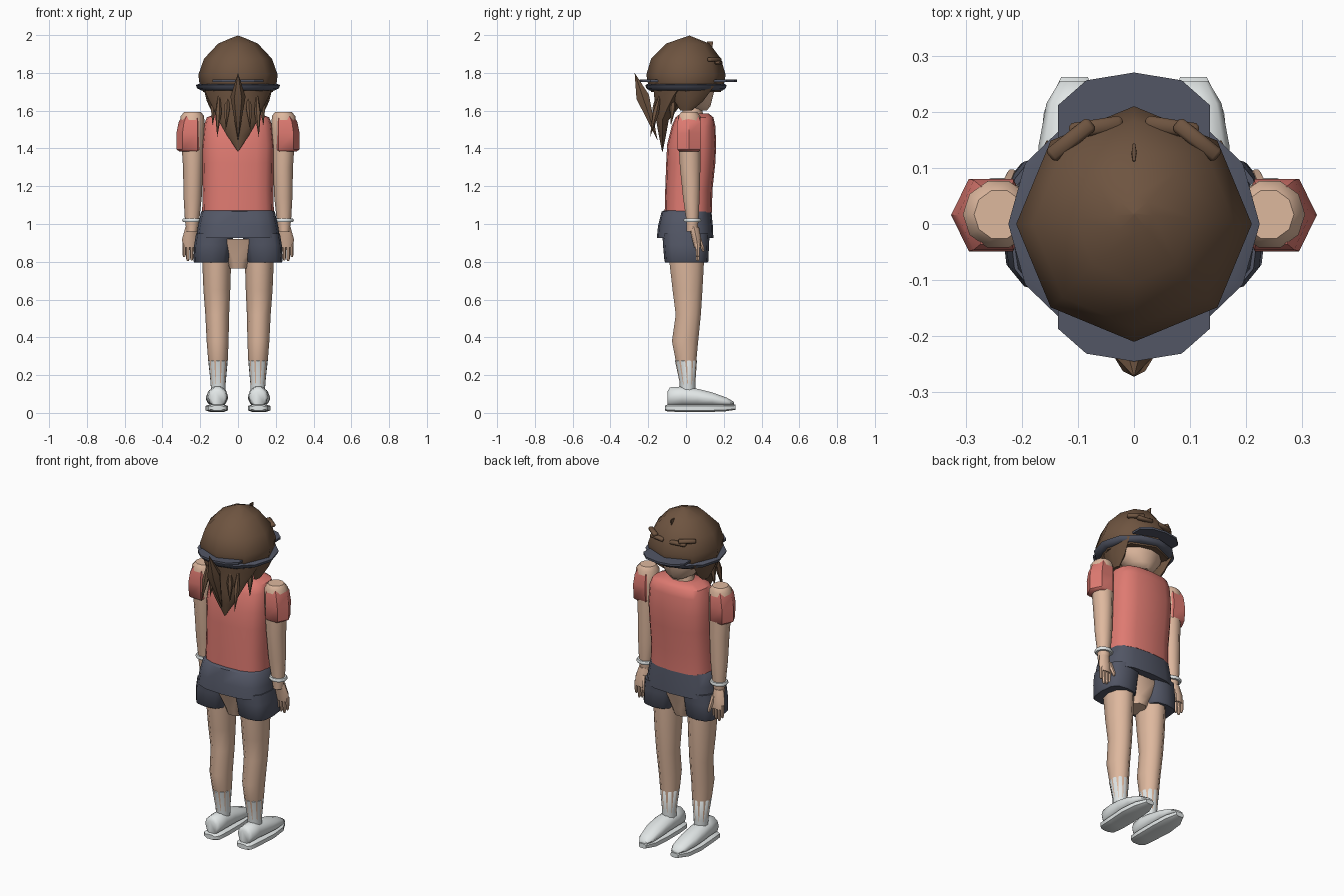
import bpy, bmesh, math
from mathutils import Vector


def colour(name, r, g, b):
    m = bpy.data.materials.new(name)
    lin = [((c / 255 + 0.055) / 1.055) ** 2.4 for c in (r, g, b)]
    m.diffuse_color = (*lin, 1)
    return m


SKIN = colour("skin", 222, 184, 158)
HAIR = colour("brown hair", 110, 84, 64)
RED = colour("coral cloth", 222, 122, 113)
NAVY = colour("slate cloth", 82, 86, 101)
WHITE = colour("off white", 226, 231, 231)


def finish(name, bm, mat, angle=45):
    bmesh.ops.remove_doubles(bm, verts=bm.verts, dist=1e-5)
    bmesh.ops.recalc_face_normals(bm, faces=bm.faces)
    me = bpy.data.meshes.new(name)
    bm.to_mesh(me)
    bm.free()
    me.materials.append(mat)
    ob = bpy.data.objects.new(name, me)
    bpy.context.collection.objects.link(ob)
    bpy.ops.object.select_all(action='DESELECT')
    ob.select_set(True)
    bpy.context.view_layer.objects.active = ob
    bpy.ops.object.shade_smooth_by_angle(angle=math.radians(angle))
    return ob


def loft(name, rings, mat, n=10, phase=0.0, power=1.0, along_y=False, angle=45):
    """Skin rings of (cx, cy, z, rx, ry); with along_y they are (cx, cz, y, rx, rz)."""
    bm = bmesh.new()
    loops = []
    for cx, cy, t, rx, ry in rings:
        loop = []
        for i in range(n):
            a = 2 * math.pi * (i + phase) / n
            c, s = math.cos(a), math.sin(a)
            u = cx + rx * math.copysign(abs(c) ** power, c)
            v = cy + ry * math.copysign(abs(s) ** power, s)
            loop.append(bm.verts.new((u, t, v) if along_y else (u, v, t)))
        loops.append(loop)
    for a, b in zip(loops, loops[1:]):
        for i in range(n):
            j = (i + 1) % n
            bm.faces.new((a[i], a[j], b[j], b[i]))
    bm.faces.new(loops[0])
    bm.faces.new(loops[-1])
    return finish(name, bm, mat, angle)


def plate(name, outline, z, thick, mat):
    bm = bmesh.new()
    f = bm.faces.new([bm.verts.new((x, y, z)) for x, y in outline])
    r = bmesh.ops.extrude_face_region(bm, geom=[f])
    bmesh.ops.translate(bm, vec=(0, 0, thick),
                        verts=[v for v in r["geom"] if isinstance(v, bmesh.types.BMVert)])
    return finish(name, bm, mat, 30)


def spindle(name, start, end, width, mat, n=6, fat=0.5):
    """Pointed strand between two points."""
    a, b = Vector(start), Vector(end)
    q = (b - a).to_track_quat('Z', 'Y')
    bm = bmesh.new()
    mid = a.lerp(b, fat)
    ring = [bm.verts.new(mid + q @ Vector((width * math.cos(2 * math.pi * i / n),
                                          width * math.sin(2 * math.pi * i / n), 0)))
            for i in range(n)]
    p0, p1 = bm.verts.new(a), bm.verts.new(b)
    for i in range(n):
        j = (i + 1) % n
        bm.faces.new((p0, ring[j], ring[i]))
        bm.faces.new((p1, ring[i], ring[j]))
    return finish(name, bm, mat)


# Torso, hips and clothing
loft("shirt", [(0, .012, 1.06, .19, .125), (0, .015, 1.18, .187, .125),
               (0, .025, 1.32, .19, .13), (0, .03, 1.42, .192, .13),
               (0, .04, 1.52, .182, .115), (0, .045, 1.565, .165, .1),
               (0, .045, 1.585, .11, .075)], RED, 16, power=.7)
loft("waist_skirt", [(0, -.005, .925, .222, .15), (0, -.003, .99, .212, .145),
                     (0, .003, 1.065, .195, .132), (0, .003, 1.072, .185, .12)],
     NAVY, 16, power=.7)
loft("hips", [(0, .005, .765, .05, .07), (0, .005, .81, .065, .085),
              (0, .0, .92, .17, .11)], SKIN, 10, power=.8)
loft("neck", [(0, .04, 1.54, .08, .06), (0, .035, 1.60, .07, .055),
              (0, .02, 1.70, .065, .055)], SKIN, 10)

# Head and hair
loft("head", [(0, .065, 1.60, .04, .045), (0, .055, 1.625, .085, .075),
              (0, .03, 1.675, .13, .112), (0, .02, 1.74, .15, .14),
              (0, .01, 1.84, .15, .15)], SKIN, 12)
loft("hair_dome", [(0, 0, 1.70, .185, .185), (0, 0, 1.735, .203, .2),
                   (0, 0, 1.79, .21, .21), (0, 0, 1.875, .18, .185),
                   (0, .01, 1.955, .105, .115), (0, .015, 1.985, .035, .035),
                   (0, .018, 1.997, .002, .002)], HAIR, 8, angle=60)
loft("hair_back", [(0, -.125, 1.385, .002, .002), (0, -.125, 1.47, .06, .02),
                   (0, -.125, 1.55, .105, .035), (0, -.10, 1.61, .13, .06),
                   (0, -.065, 1.68, .165, .11), (0, -.03, 1.73, .185, .15)], HAIR, 10)
spindle("ponytail", (0, -.272, 1.80), (0, -.15, 1.44), .04, HAIR, fat=.35)
for s, side in ((1, "right"), (-1, "left")):
    loft(side + "_side_hair", [(s * .13, .0, 1.60, .012, .03), (s * .14, .015, 1.65, .025, .075),
                               (s * .155, .02, 1.73, .03, .13)], HAIR, 8)
    for i, (x, y0, y1, z1) in enumerate(((.11, -.13, -.19, 1.46), (.065, -.15, -.17, 1.5),
                                        (.135, -.06, -.08, 1.52))):
        spindle(f"{side}_strand_{i}", (s * (x - .012), y0, 1.72), (s * x, y1, z1), .018, HAIR)
    # Fringe clips lying on the front of the dome
    for i, (x0, y0, x1, y1, z) in enumerate(((.02, .18, .115, .165, 1.855),
                                            (.075, .18, .15, .12, 1.87))):
        d = math.atan2(y1 - y0, s * (x1 - x0))
        bm = bmesh.new()
        bmesh.ops.create_cube(bm, size=1)
        bmesh.ops.scale(bm, vec=(math.hypot(x1 - x0, y1 - y0), .028, .022), verts=bm.verts)
        bmesh.ops.bevel(bm, geom=bm.edges[:], offset=.006, segments=1, affect='EDGES')
        ob = finish(f"{side}_fringe_clip_{i}", bm, HAIR)
        ob.location = (s * (x0 + x1) / 2, (y0 + y1) / 2, z)
        ob.rotation_euler.z = d
# Top tuft at the front of the crown
loft("crown_tuft", [(0, .12, 1.92, .006, .02), (0, .128, 1.965, .004, .018)], HAIR, 6)

# Cap band and the two brims
loft("cap_band", [(0, 0, 1.708, .195, .195), (0, 0, 1.718, .216, .21),
                  (0, 0, 1.736, .224, .216), (0, 0, 1.742, .205, .2)], NAVY, 12)
for name, sign, reach in (("front_brim", 1, .27), ("back_brim", -1, .245)):
    half = [(.135, .10), (.135, reach - .058), (.085, reach - .014), (0, reach)]
    outline = half + [(-x, y) for x, y in half[-2::-1]]
    plate(name, [(x, sign * y) for x, y in outline], 1.752, .012, NAVY)

for s, side in ((1, "right"), (-1, "left")):
    # Arm, sleeve and bracelet
    loft(side + "_arm", [(s * .245, .032, .96, .028, .03), (s * .243, .034, 1.02, .038, .034),
                         (s * .24, .028, 1.14, .048, .046), (s * .238, .022, 1.3, .053, .057),
                         (s * .24, .017, 1.48, .063, .063), (s * .242, .017, 1.57, .063, .062),
                         (s * .24, .017, 1.592, .045, .045)], SKIN, 10)
    loft(side + "_sleeve", [(s * .252, .016, 1.385, .06, .06), (s * .254, .016, 1.395, .071, .07),
                            (s * .255, .016, 1.48, .071, .073), (s * .25, .016, 1.54, .064, .07),
                            (s * .245, .016, 1.572, .05, .058)], RED, 6, power=.85)
    bm = bmesh.new()
    m, k = 14, 6
    grid = [[bm.verts.new((s * .243 + (.042 + .011 * math.cos(v)) * math.cos(u),
                           .034 + (.038 + .011 * math.cos(v)) * math.sin(u),
                           1.02 + .011 * math.sin(v)))
             for v in (2 * math.pi * j / k for j in range(k))]
            for u in (2 * math.pi * i / m for i in range(m))]
    for i in range(m):
        for j in range(k):
            bm.faces.new((grid[i][j], grid[(i + 1) % m][j],
                          grid[(i + 1) % m][(j + 1) % k], grid[i][(j + 1) % k]))
    finish(side + "_bracelet", bm, WHITE, 60)

    # Hand with four fingers and a thumb
    loft(side + "_palm", [(s * .255, .062, .875, .038, .018), (s * .254, .056, .92, .042, .024),
                          (s * .248, .042, .985, .03, .027)], SKIN, 8)
    for i in range(4):
        x = s * (.225 + .02 * i)
        z = (.825, .808, .803, .825)[i]
        loft(f"{side}_finger_{i}", [(x, .062, z, .005, .006), (x, .062, z + .012, .009, .011),
                                    (x, .062, .90, .010, .013)], SKIN, 6)
    loft(side + "_thumb", [(s * .218, .092, .855, .006, .006), (s * .218, .086, .875, .011, .011),
                           (s * .228, .06, .945, .014, .016)], SKIN, 6)

    # Leg, shorts leg and sock
    loft(side + "_leg", [(s * .105, .008, .06, .036, .036), (s * .105, .008, .16, .04, .04),
                         (s * .106, .0, .28, .052, .058), (s * .108, -.005, .38, .058, .073),
                         (s * .11, .012, .52, .063, .07), (s * .112, .008, .65, .071, .083),
                         (s * .113, .003, .82, .077, .098), (s * .113, .0, .93, .08, .1)], SKIN, 10)
    loft(side + "_shorts_leg", [(s * .14, .002, .795, .09, .11), (s * .14, .002, .803, .096, .116),
                                (s * .132, .0, .89, .1, .122), (s * .122, 0, .95, .1, .125)],
         NAVY, 12, power=.65)
    loft(side + "_sock", [(s * .105, .008, .08, .04, .042), (s * .105, .008, .16, .0415, .0415),
                          (s * .106, .0, .275, .0525, .058), (s * .106, 0, .282, .046, .052)],
         WHITE, 10, phase=.5)

    # Shoe upper and sole, running heel to toe
    cx = s * .108
    loft(side + "_shoe", [(cx, .075, -.098, .035, .04), (cx, .085, -.085, .05, .053),
                          (cx, .088, -.02, .055, .054), (cx + s * .004, .082, .06, .058, .048),
                          (cx + s * .004, .072, .14, .058, .038), (cx, .058, .215, .048, .024),
                          (cx - s * .002, .048, .255, .026, .01)],
         WHITE, 10, along_y=True, angle=60)
    loft(side + "_sole", [(cx, .026, -.112, .032, .014), (cx, .026, -.095, .052, .02),
                          (cx, .025, -.02, .058, .021), (cx + s * .004, .025, .1, .062, .021),
                          (cx + s * .002, .026, .2, .053, .02), (cx - s * .002, .03, .262, .025, .014)],
         WHITE, 8, phase=.5, power=.6, along_y=True)
